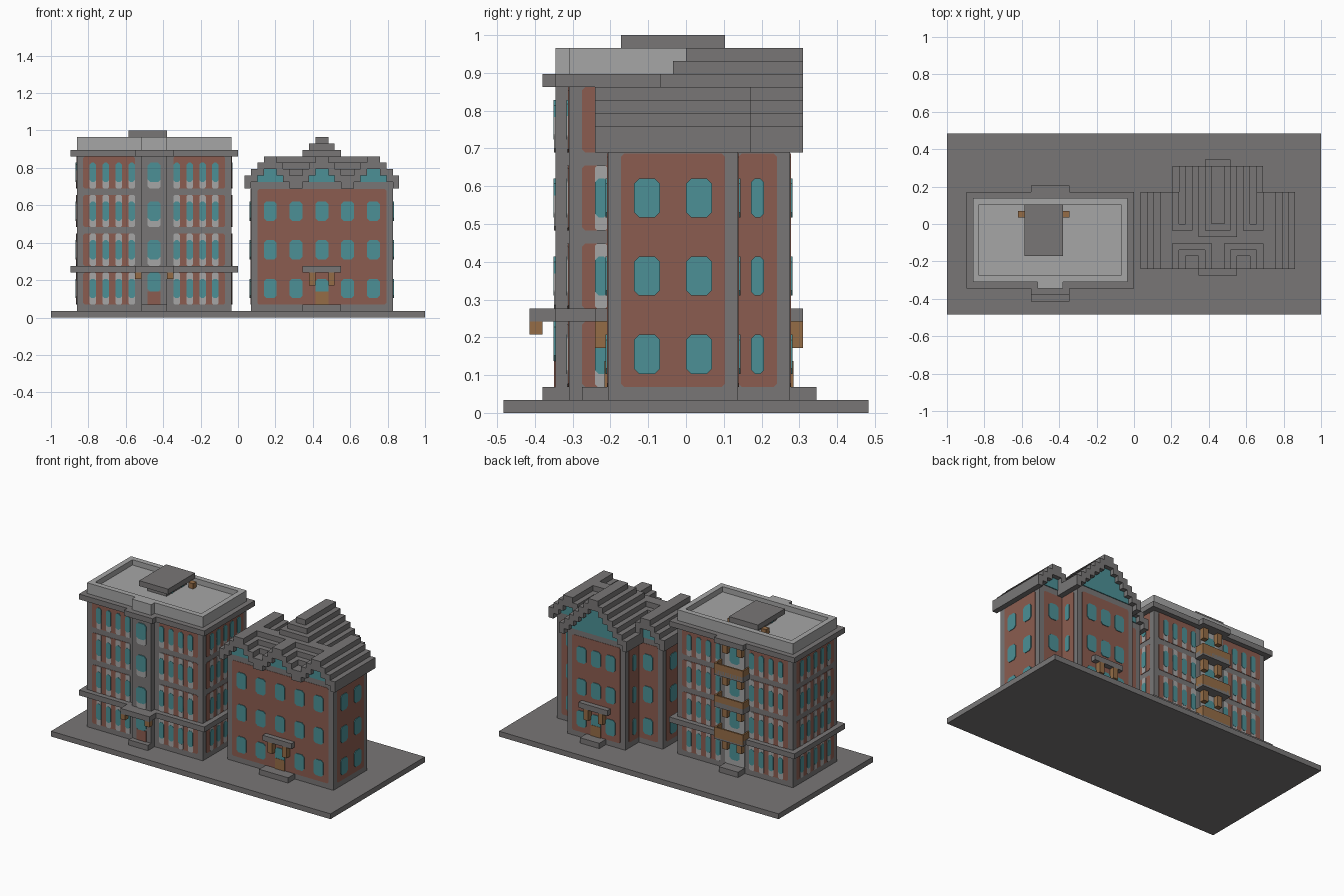
import bpy
import bmesh

cube = bpy.data.objects.get("Cube")
if cube:
    bpy.data.objects.remove(cube, do_unlink=True)

U = 1 / 29  # building block size


def material(name, rgb):
    m = bpy.data.materials.new(name)
    m.use_nodes = True
    color = (*rgb, 1)
    m.diffuse_color = color
    m.node_tree.nodes["Principled BSDF"].inputs["Base Color"].default_value = color
    return m


GREY = material("stone grey", (0.19, 0.183, 0.183))
LIGHT = material("light concrete", (0.38, 0.38, 0.38))
RED = material("brick red", (0.26, 0.108, 0.08))
TEAL = material("window teal", (0.072, 0.28, 0.305))
BROWN = material("wood brown", (0.30, 0.152, 0.062))

parts = {}


def part(name, mat):
    return parts.setdefault((name, mat.name), bmesh.new())


def box(name, mat, x0, x1, y0, y1, z0, z1):
    bm = part(name, mat)
    verts = bmesh.ops.create_cube(bm, size=1)["verts"]
    for v in verts:
        v.co.x = (x0 if v.co.x < 0 else x1) * U
        v.co.y = (y0 if v.co.y < 0 else y1) * U
        v.co.z = (z0 if v.co.z < 0 else z1) * U


def plate(name, mat, wall, points, depth):
    """Thin prism on a wall given as (axis, position, outward sign)."""
    axis, pos, sign = wall
    bm = part(name, mat)

    def ring(d):
        p = pos + sign * d
        return [bm.verts.new((h * U, p * U, z * U) if axis == "y" else (p * U, h * U, z * U))
                for h, z in points]
    back, front = ring(0), ring(depth)
    faces = [bm.faces.new(front), bm.faces.new(back[::-1])]
    for i in range(len(points)):
        j = (i + 1) % len(points)
        faces.append(bm.faces.new((back[i], back[j], front[j], front[i])))
    bmesh.ops.recalc_face_normals(bm, faces=faces)


def rect(h0, h1, z0, z1, c=0.0):
    if not c:
        return [(h0, z0), (h1, z0), (h1, z1), (h0, z1)]
    return [(h0 + c, z0), (h1 - c, z0), (h1, z0 + c), (h1, z1 - c),
            (h1 - c, z1), (h0 + c, z1), (h0, z1 - c), (h0, z0 + c)]


def brick(name, wall, h0, h1, z0, z1):
    plate(name, RED, wall, rect(h0, h1, z0, z1, 0.25), 0.06)


def pane(name, wall, h0, h1, z0, z1):
    plate(name, TEAL, wall, rect(h0, h1, z0, z1, 0.3 if h1 - h0 < 2 else 0.4), 0.18)


box("ground_slab", GREY, -29, 29, -14, 14, 0, 1)

# ---- apartment block ----
MID = -13
box("block_walls", GREY, -25, -1, -9, 4, 1, 26)
box("block_front_bay", GREY, -15, -11, -10, -9, 1, 26)
box("block_front_step", GREY, -15, -11, -11, -9, 1, 2)
box("block_back_step", GREY, -15, -11, 4, 6, 1, 2)
for name, z, front in (("block_belt", 7, -12), ("block_cornice", 25, -11)):
    box(name, GREY, -26, 0, -10, 5, z, z + 1)
    box(name, GREY, -16, -10, front, 6, z, z + 1)

# parapet and sunken roof
box("roof_deck", LIGHT, -25, -1, -9, 4, 26, 27)
for x0, x1, y0, y1 in ((-25, -24, -9, 4), (-2, -1, -9, 4), (-24, -2, -9, -8), (-24, -2, 3, 4)):
    box("parapet", LIGHT, x0, x1, y0, y1, 27, 28)
box("parapet_bay", LIGHT, -15, -11, -10, -9, 26, 28)

# roof hut
box("hut_walls", GREY, -16, -12, -4, 2, 27, 28)
box("hut_roof", GREY, -17, -11, -5, 3, 28, 29)
for x in (-18, -11):
    box("hut_brackets", BROWN, x, x + 1, 1, 2, 27, 28)
for wall in (("x", -16, -1), ("x", -12, 1)):
    for y in (-3, 0):
        pane("hut_windows", wall, y, y + 1, 27.1, 27.9)

# window grid of the block: wall, brick span, left edges of windows
spans = []
for wall in (("y", -9, -1), ("y", 4, 1)):
    spans.append((wall, -24, -16, range(-23, -16, 2)))
    spans.append((wall, -10, -2, range(-10, -3, 2)))
for wall in (("x", -25, -1), ("x", -1, 1)):
    spans.append((wall, -8, 3, range(-7, 2, 2)))
for floor in (2, 8, 14, 20):
    head = 3 if floor == 20 else 5
    for wall, h0, h1, edges in spans:
        brick("block_brick", wall, h0, h1, floor, floor + 5)
        for h in edges:
            plate("block_window_trim", LIGHT, wall, rect(h, h + 1, floor, floor + head, 0.2), 0.12)
            pane("block_windows", wall, h, h + 1, floor + 1, floor + 4)

# front bay windows and door
bay = ("y", -10, -1)
for floor in (8, 14, 20):
    plate("bay_trim", LIGHT, bay, rect(-14, -12, floor, floor + 3, 0.3), 0.12)
    pane("bay_windows", bay, -14, -12, floor + 1, floor + 4)
plate("block_front_door", RED, bay, rect(-14, -12, 2, 4), 0.12)
pane("block_front_door_glass", bay, -14, -12, 4, 7)
for x in (-16, -11):
    box("canopy_brackets", BROWN, x, x + 1, -12, -11, 6, 7)

# back balconies
rear = ("y", 4, 1)
for floor in (2, 8, 14, 20):
    plate("balcony_door_trim", LIGHT, rear, rect(-15, -11, floor, floor + 5, 0.25), 0.1)
    pane("balcony_doors", rear, -14, -12, floor + 1, floor + 4)
    for x in (-15, -12):
        box("balcony_posts", BROWN, x, x + 1, 4, 5, floor + 3, floor + 5)
for z in (7, 13, 19):
    box("balcony_floor", GREY, -16, -10, 4, 6, z, z + 1)
    box("balcony_rail", BROWN, -16, -10, 5.7, 6, z + 0.3, z + 2.2)
    for x in (-16, -10.3):
        box("balcony_rail", BROWN, x, x + 0.3, 4, 6, z + 0.3, z + 2.2)

# ---- gabled house ----
box("house_walls", GREY, 2, 24, -6, 4, 1, 21)
box("house_back_wing", GREY, 7, 19, 0, 8, 1, 21)

# wall, brick span, window spans
house = [(("y", -6, -1), 3, 23, [(c - 1, c + 1) for c in (5, 9, 13, 17, 21)]),
         (("y", 8, 1), 8, 18, [(c - 1, c + 1) for c in (10, 13, 16)]),
         (("y", 4, 1), 3, 7, [(4, 6)]), (("y", 4, 1), 19, 23, [(20, 22)])]
for x, s in ((2, -1), (24, 1)):
    house.append((("x", x, s), -5, 3, [(-4, -2), (0, 2)]))
for x, s in ((7, -1), (19, 1)):
    house.append((("x", x, s), 4, 7, [(5, 6)]))
for wall, h0, h1, windows in house:
    brick("house_brick", wall, h0, h1, 2, 19.9)
    for floor in (3, 9, 15):
        for w0, w1 in windows:
            pane("house_windows", wall, w0, w1, floor, floor + 3)

# entrances: door, canopy, brackets, step
for y, s, half in ((-6, -1, 3), (8, 1, 2)):
    near, far = sorted((y, y + s))
    box("house_canopy", GREY, 10, 16, near, far, 7, 8)
    for x in (11, 14):
        box("house_canopy_brackets", BROWN, x, x + 1, near, far, 5, 7)
    a, b = sorted((y, y + 2 * s))
    box("house_step", GREY, 13 - half, 13 + half, a, b, 1, 2)
    plate("house_door", BROWN, ("y", y, s), rect(12, 14, 2, 4), 0.24)


def gable(name, cx, half, top, y0, y1, ends):
    """Stepped roof shell over solid layers, with a glazed end on each given wall."""
    for i in range(half):
        z = top - i
        for x in {cx - i - 1, cx + i}:
            box(name, GREY, x, x + 1, y0, y1, z - 2, z)
        if z - 3 >= 21:
            box(name + "_infill", GREY, cx - i - 1, cx + i + 1, y0 + 1, y1 - 1, z - 3, z - 2)
    for y, s in ends:
        rows = range(21, top - 2)
        right = []
        for z in rows:
            w = top - 2 - z
            right += [(w, z), (w, z + 1)]
        points = [(cx + w, z) for w, z in right] + [(cx - w, z) for w, z in right[::-1]]
        plate("gable_windows", TEAL, ("y", y, s), points, 0.15)


for cx in (5, 21):
    gable("side_gable", cx, 4, 25, -7, 5, [(-6, -1), (4, 1)])
gable("front_gable", 13, 4, 25, -7, -2, [(-6, -1)])
gable("back_gable", 13, 7, 28, 0, 9, [(8, 1)])

# hipped front of the tall gable and cross ridge
for i in range(4):
    box("back_gable_hip", GREY, 12 - i, 14 + i, -i, 1, 27 - i, 28 - i)
for i in range(5):
    box("cross_ridge", GREY, 4, 22, -3 - min(i, 3), min(-1 + i, 3), 24 - i, 25 - i)

# turn every collected part into an object
for (name, mat_name), bm in parts.items():
    mesh = bpy.data.meshes.new(name)
    bm.to_mesh(mesh)
    bm.free()
    mesh.materials.append(bpy.data.materials[mat_name])
    bpy.context.collection.objects.link(bpy.data.objects.new(name, mesh))
